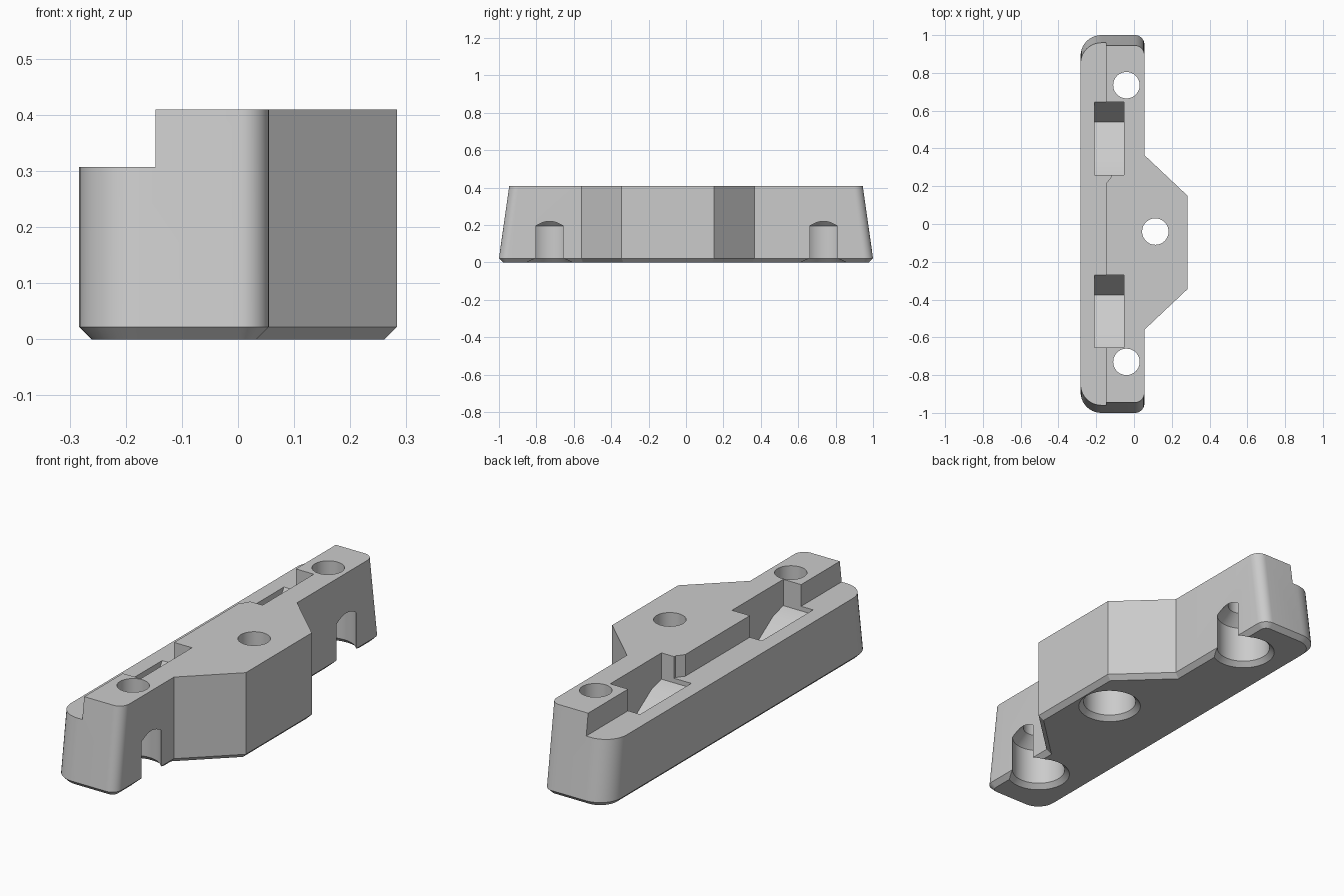
import bpy, bmesh, math

if "Cube" in bpy.data.objects:
    bpy.data.objects.remove(bpy.data.objects["Cube"])

grey = bpy.data.materials.new("plain_grey")
grey.use_nodes = True
colour = (0.6, 0.6, 0.6, 1)
grey.diffuse_color = colour
grey.node_tree.nodes["Principled BSDF"].inputs["Base Color"].default_value = colour

TOP, STEP, CHAMFER = 0.41, 0.307, 0.022
LEFT, FACE, NOSE = -0.283, 0.055, 0.283


def loft(name, rings):
    """Closed solid through rings of equal point count."""
    bm = bmesh.new()
    loops = [[bm.verts.new(p) for p in ring] for ring in rings]
    n = len(loops[0])
    for a, b in zip(loops, loops[1:]):
        for i in range(n):
            j = (i + 1) % n
            bm.faces.new((a[i], a[j], b[j], b[i]))
    bm.faces.new(loops[0][::-1])
    bm.faces.new(loops[-1])
    bmesh.ops.recalc_face_normals(bm, faces=bm.faces)
    mesh = bpy.data.meshes.new(name)
    bm.to_mesh(mesh)
    bm.free()
    mesh.materials.append(grey)
    ob = bpy.data.objects.new(name, mesh)
    bpy.context.collection.objects.link(ob)
    return ob


def prism_x(name, profile, x0, x1):
    return loft(name, [[(x, y, z) for y, z in profile] for x in (x0, x1)])


def prism_z(name, outline, z0, z1):
    return loft(name, [[(x, y, z) for x, y in outline] for z in (z0, z1)])


def lathe(name, x, y, profile, sides=48):
    turn = [math.tau * i / sides for i in range(sides)]
    return loft(name, [[(x + r * math.cos(t), y + r * math.sin(t), z)
                        for t in turn] for r, z in profile])


def corner(x, y, sx, sy, r, start, steps=10):
    """Quarter-round corner, counter-clockwise from the start angle."""
    cx, cy = x - sx * r, y - sy * r
    angles = [math.radians(start + 90 * i / steps) for i in range(steps + 1)]
    return [(cx + r * math.cos(a), cy + r * math.sin(a)) for a in angles]


def inset(points, d):
    """Mitred inward offset of a counter-clockwise outline."""
    out = []
    for i, (x, y) in enumerate(points):
        (ax, ay), (bx, by) = points[i - 1], points[(i + 1) % len(points)]
        la, lb = math.hypot(x - ax, y - ay), math.hypot(bx - x, by - y)
        n1 = ((ay - y) / la, (x - ax) / la)
        n2 = ((y - by) / lb, (bx - x) / lb)
        k = d / (1 + n1[0] * n2[0] + n1[1] * n2[1])
        out.append((x + k * (n1[0] + n2[0]), y + k * (n1[1] + n2[1])))
    return out


# Body: bar with rounded, tapered ends and an angular nose
outline = (corner(LEFT, -1, -1, -1, 0.11, 180) + corner(FACE, -1, 1, -1, 0.05, 270)
           + [(FACE, -0.56), (NOSE, -0.345), (NOSE, 0.15), (FACE, 0.365)]
           + corner(FACE, 1, 1, 1, 0.05, 0) + corner(LEFT, 1, -1, 1, 0.11, 90))
taper = [(x, y - math.copysign(0.055, y) if abs(y) > 0.8 else y) for x, y in outline]
body = loft("bracket_body", [
    [(x, y, 0) for x, y in inset(outline, CHAMFER)],
    [(x, y, CHAMFER) for x, y in outline],
    [(x, y, TOP) for x, y in taper]])

# Long step along the back edge
cutters = [prism_z("step_cutter", [(-0.4, -1.1), (-0.147, -1.1), (-0.147, 1.1), (-0.4, 1.1)],
                   STEP, 0.6)]

# Screw holes with a wide chamfered bore underneath
bore = [(0.142, -0.05), (0.142, 0), (0.12, CHAMFER), (0.12, 0.195), (0.07, 0.245), (0.07, 0.6)]
for x, y in ((-0.04, 0.735), (0.113, -0.04), (-0.04, -0.73)):
    cutters.append(lathe("hole_cutter", x, y, bore))

# Two ramped pockets, both facing the same way
pocket = [(0.0, 0.6), (0.0, 0.285), (-0.075, 0.28)]
for end in (0.645, -0.27):
    profile = [(end, 0.6), (end, STEP), (end - 0.105, 0.13), (end - 0.31, 0.265),
               (end - 0.385, 0.285), (end - 0.385, 0.6)]
    cutters.append(prism_x("pocket_cutter", profile, -0.21, -0.053))

# Chamfered corner beside the first pocket
cutters.append(prism_z("corner_cutter", [(-0.16, 0.2), (-0.147, 0.215), (-0.12, 0.25),
                                         (-0.12, 0.27), (-0.16, 0.27)], STEP, 0.6))

for cutter in cutters:
    cutter.hide_render = True
    mod = body.modifiers.new(cutter.name, "BOOLEAN")
    mod.operation, mod.solver, mod.object = "DIFFERENCE", "EXACT", cutter

# Bake the cuts, remove the cutters and smooth the rounds
bpy.ops.object.select_all(action="DESELECT")
body.select_set(True)
bpy.context.view_layer.objects.active = body
for mod in list(body.modifiers):
    bpy.ops.object.modifier_apply(modifier=mod.name)
for cutter in cutters:
    bpy.data.objects.remove(cutter)
bpy.ops.object.shade_smooth_by_angle(angle=math.radians(25))
